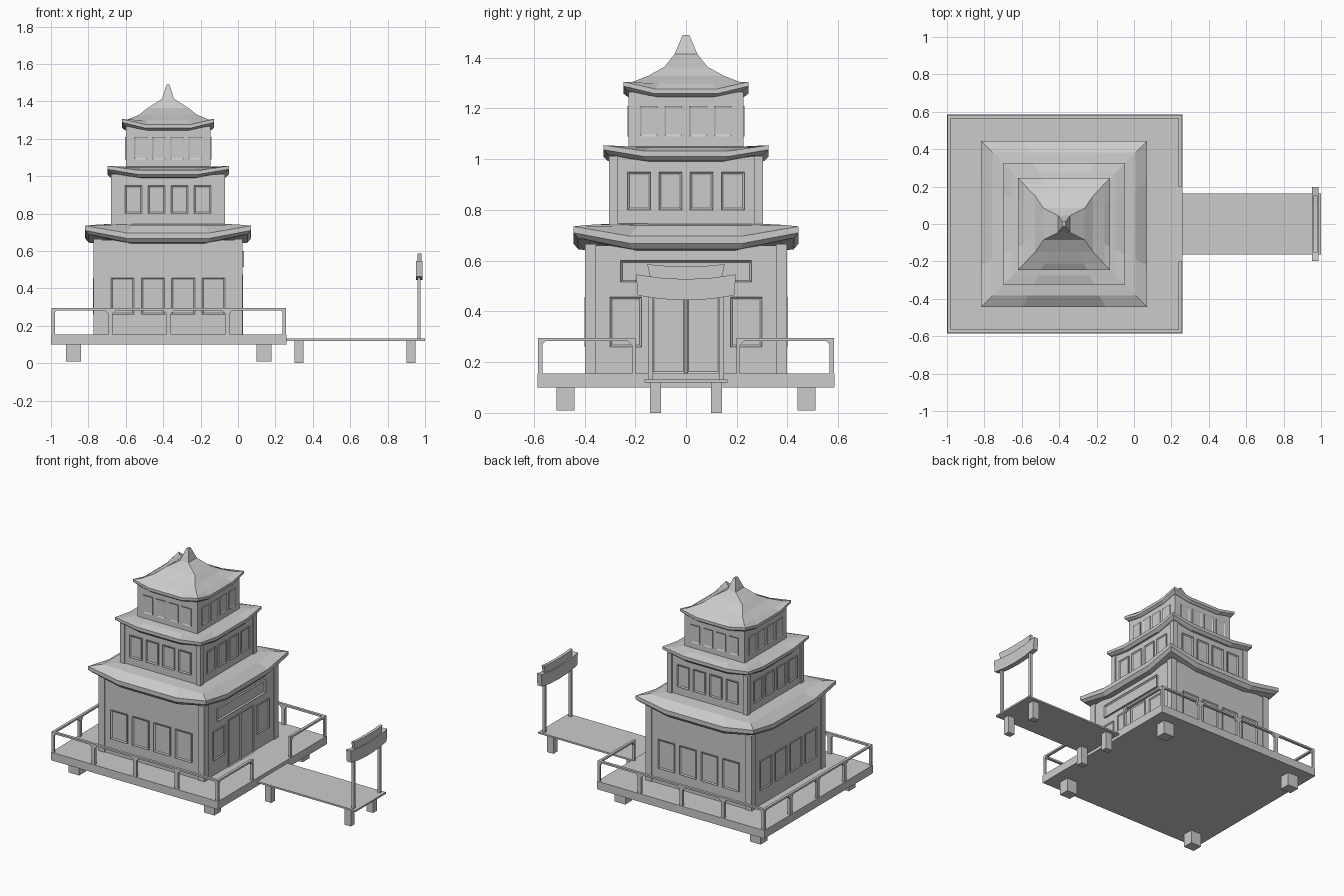
import bpy, bmesh
from math import pi
from mathutils import Matrix, Vector

if "Cube" in bpy.data.objects:
    bpy.data.objects.remove(bpy.data.objects["Cube"])

CX = -0.374  # tower centre on x


def finish(name, bm, mat=None):
    bmesh.ops.recalc_face_normals(bm, faces=bm.faces)
    if mat is not None:
        bm.transform(mat)
    me = bpy.data.meshes.new(name)
    bm.to_mesh(me)
    bm.free()
    ob = bpy.data.objects.new(name, me)
    bpy.context.collection.objects.link(ob)
    return ob


def cube(x0, x1, y0, y1, z0, z1):
    bm = bmesh.new()
    m = (Matrix.Translation(((x0 + x1) / 2, (y0 + y1) / 2, (z0 + z1) / 2))
         @ Matrix.Diagonal((x1 - x0, y1 - y0, z1 - z0, 1)))
    bmesh.ops.create_cube(bm, size=1, matrix=m)
    return bm


def box(name, *b):
    return finish(name, cube(*b))


def extrude(name, pts, t0, t1, run):
    """Extrude an (s, z) outline; run is the axis that s follows."""
    bm = bmesh.new()
    vs = [bm.verts.new((s, t0, z) if run == 'x' else (t0, s, z)) for s, z in pts]
    f = bm.faces.new(vs)
    r = bmesh.ops.extrude_face_region(bm, geom=[f])
    d = Vector((0, t1 - t0, 0) if run == 'x' else (t1 - t0, 0, 0))
    bmesh.ops.translate(bm, verts=[v for v in r['geom'] if isinstance(v, bmesh.types.BMVert)], vec=d)
    return finish(name, bm)


def roof(name, rings):
    """Loft square rings (half x, half y, corner z, middle z)."""
    bm = bmesh.new()
    loops = []
    for hx, hy, zc, zm in rings:
        m, loop = 0.5, []
        for sx, sy, z in [(-1, -1, zc), (-m, -1, zm), (m, -1, zm), (1, -1, zc), (1, -m, zm), (1, m, zm),
                          (1, 1, zc), (m, 1, zm), (-m, 1, zm), (-1, 1, zc), (-1, m, zm), (-1, -m, zm)]:
            loop.append(bm.verts.new((CX + sx * hx, sy * hy, z)))
        loops.append(loop)
    for a, b in zip(loops, loops[1:]):
        for i in range(12):
            j = (i + 1) % 12
            bm.faces.new((a[i], a[j], b[j], b[i]))
    bm.faces.new(loops[0])
    bm.faces.new(loops[-1])
    return finish(name, bm)


def panel(name, k, wall, c, w, z0, z1, out=0.008, rim=0.011):
    """Framed panel with a sunk middle on tower side k (0 = +x, counted in quarter turns)."""
    bm = cube(wall - 0.01, wall + out, c - w / 2, c + w / 2, z0, z1)
    face = max(bm.faces, key=lambda f: f.calc_center_median().x)
    bmesh.ops.inset_individual(bm, faces=[face], thickness=rim, depth=0)
    bmesh.ops.translate(bm, verts=face.verts[:], vec=(-out * 0.7, 0, 0))
    finish(name, bm, Matrix.Translation((CX, 0, 0)) @ Matrix.Rotation(k * pi / 2, 4, 'Z'))


def railing(name, run, s0, s1, t0, t1, bays):
    w, c, zb, zt = 0.012, 0.018, 0.15, 0.295
    step = (s1 - s0) / bays
    for i in range(bays):
        a, b = s0 + i * step, s0 + (i + 1) * step
        extrude(name, [(a, zb), (a, zt), (b, zt), (b, zb), (b - w, zb), (b - w, zt - w - c),
                       (b - w - c, zt - w), (a + w + c, zt - w), (a + w, zt - w - c), (a + w, zb)],
                t0, t1, run)


# Platform and its feet
box("platform", -1, 0.26, -0.585, 0.585, 0.10, 0.155)
for x in (-0.88, 0.14):
    for y in (-0.475, 0.475):
        box("platform_foot", x - 0.04, x + 0.04, y - 0.036, y + 0.036, 0.01, 0.10)

# Railings, open at the bridge
for t in (-0.583, 0.565):
    railing("side_railing", 'x', -0.997, 0.257, t, t + 0.018, 4)
railing("rear_railing", 'y', -0.583, 0.583, -0.997, -0.979, 4)
railing("entry_railing", 'y', -0.583, -0.2, 0.239, 0.257, 1)
railing("entry_railing", 'y', 0.2, 0.583, 0.239, 0.257, 1)

# Bridge
box("bridge_deck", 0.255, 1.0, -0.163, 0.163, 0.12, 0.131)
for x in (0.325, 0.925):
    for y in (-0.12, 0.12):
        box("bridge_foot", x - 0.024, x + 0.024, y - 0.021, y + 0.021, 0, 0.12)

# Gate sign on two posts
for y in (-0.14, 0.14):
    box("gate_post", 0.96, 0.977, y - 0.009, y + 0.009, 0.13, 0.5)
extrude("gate_board", [(-0.197, 0.546), (-0.1, 0.532), (0, 0.527), (0.1, 0.532), (0.197, 0.546),
                       (0.19, 0.463), (0.1, 0.449), (0, 0.444), (-0.1, 0.449), (-0.19, 0.463)],
        0.953, 0.987, 'y')
extrude("gate_cap", [(-0.153, 0.586), (-0.09, 0.58), (0, 0.578), (0.09, 0.58), (0.153, 0.586),
                     (0.14, 0.53), (0, 0.52), (-0.14, 0.53)], 0.961, 0.981, 'y')

# Tower storeys: wall half width, bottom, top
for n, (h, z0, z1) in enumerate([(0.392, 0.15, 0.66), (0.296, 0.72, 1.01), (0.226, 1.03, 1.265)], 1):
    box(f"storey_{n}_walls", CX - h, CX + h, -h, h, z0, z1)

# Corner pillars of the two lower storeys
for n, h, w, z0, z1 in [(1, 0.399, 0.045, 0.15, 0.665), (2, 0.304, 0.035, 0.72, 1.012)]:
    for sx in (-1, 1):
        for sy in (-1, 1):
            x, y = CX + sx * (h - w / 2), sy * (h - w / 2)
            box(f"storey_{n}_pillar", x - w / 2, x + w / 2, y - w / 2, y + w / 2, z0, z1)

# Windows
for k in range(4):
    for i in (-1.5, -0.5, 0.5, 1.5):
        if k:
            panel("storey_1_window", k, 0.392, i * 0.162, 0.124, 0.26, 0.457)
        panel("storey_2_window", k, 0.296, i * 0.123, 0.091, 0.80, 0.95)
        panel("storey_3_window", k, 0.226, i * 0.097, 0.072, 1.09, 1.21, 0.005, 0.009)

# Entrance: double door, two windows and a blank name board
for s in (-1, 1):
    panel("door_leaf", 0, 0.392, s * 0.068, 0.13, 0.155, 0.475)
    panel("entrance_window", 0, 0.392, s * 0.238, 0.124, 0.26, 0.457)
panel("entrance_board", 0, 0.392, 0, 0.516, 0.515, 0.6, 0.013)

# Roofs with upturned corners, from the soffit up
roof("lower_roof", [(0.385, 0.385, 0.675, 0.64), (0.425, 0.425, 0.69, 0.645), (0.444, 0.444, 0.71, 0.668),
                    (0.444, 0.444, 0.735, 0.697), (0.382, 0.382, 0.741, 0.738), (0.29, 0.29, 0.746, 0.746)])
roof("middle_roof", [(0.285, 0.285, 1.01, 0.99), (0.308, 0.308, 1.023, 0.993), (0.325, 0.325, 1.037, 1.01),
                     (0.325, 0.325, 1.055, 1.032), (0.275, 0.275, 1.046, 1.046), (0.215, 0.215, 1.052, 1.052)])
roof("top_roof", [(0.215, 0.215, 1.262, 1.243), (0.232, 0.232, 1.272, 1.247), (0.246, 0.246, 1.288, 1.258),
                  (0.246, 0.246, 1.305, 1.277), (0.215, 0.213, 1.304, 1.298), (0.155, 0.15, 1.328, 1.328),
                  (0.11, 0.085, 1.364, 1.364), (0.032, 0.045, 1.414, 1.414), (0.008, 0.013, 1.49, 1.49)])
